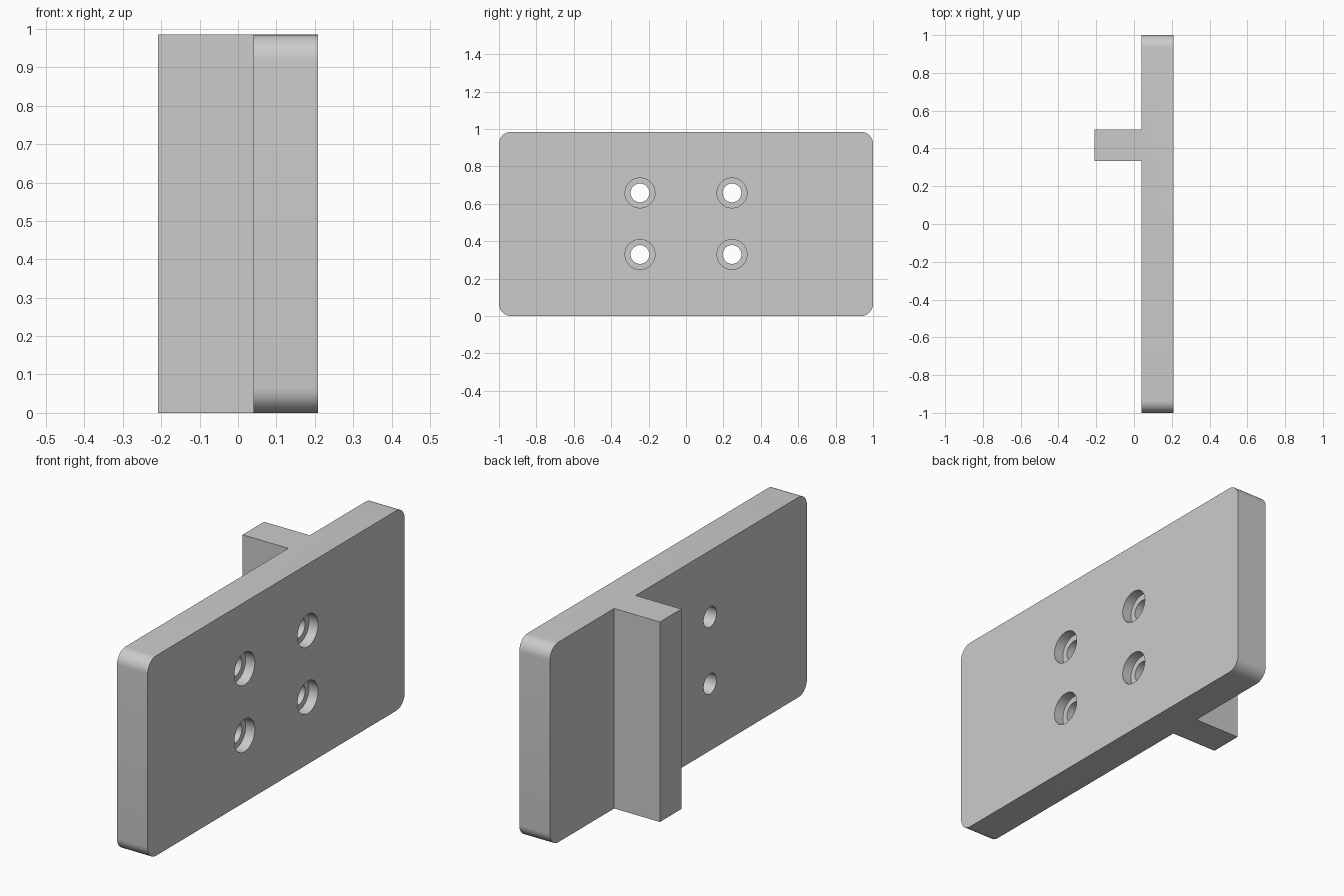
import bpy
import bmesh
from math import cos, sin, pi
from mathutils import Matrix

if "Cube" in bpy.data.objects:
    bpy.data.objects.remove(bpy.data.objects["Cube"], do_unlink=True)

LENGTH, HEIGHT, THICK = 2.0, 0.985, 0.167
FACE_X = 0.208                 # outer face with the counterbores
BACK_X = FACE_X - THICK
CORNER = 0.065

grey = bpy.data.materials.new("light grey")
grey.use_nodes = True
colour = (0.6, 0.6, 0.6, 1.0)
grey.diffuse_color = colour
grey.node_tree.nodes["Principled BSDF"].inputs["Base Color"].default_value = colour


def finish(bm, name):
    bmesh.ops.recalc_face_normals(bm, faces=bm.faces[:])
    mesh = bpy.data.meshes.new(name)
    bm.to_mesh(mesh)
    bm.free()
    mesh.materials.append(grey)
    obj = bpy.data.objects.new(name, mesh)
    bpy.context.collection.objects.link(obj)
    return obj


def box(name, low, high):
    bm = bmesh.new()
    size = [h - l for l, h in zip(low, high)]
    mid = [(h + l) / 2 for l, h in zip(low, high)]
    bmesh.ops.create_cube(bm, size=1, matrix=Matrix.Translation(mid) @ Matrix.Diagonal((*size, 1)))
    return finish(bm, name)


def rounded_plate(name, steps=10):
    bm = bmesh.new()
    centres = [(1, 1), (-1, 1), (-1, -1), (1, -1)]
    verts = []
    for quarter, (sy, sz) in enumerate(centres):
        cy = sy * (LENGTH / 2 - CORNER)
        cz = HEIGHT / 2 + sz * (HEIGHT / 2 - CORNER)
        for i in range(steps + 1):
            a = (quarter + i / steps) * pi / 2
            verts.append(bm.verts.new((BACK_X, cy + CORNER * cos(a), cz + CORNER * sin(a))))
    face = bm.faces.new(verts)
    extruded = bmesh.ops.extrude_face_region(bm, geom=[face], use_keep_orig=True)
    moved = [g for g in extruded["geom"] if isinstance(g, bmesh.types.BMVert)]
    bmesh.ops.translate(bm, verts=moved, vec=(THICK, 0, 0))
    return finish(bm, name)


def hole_cutter(name, radius, x0, x1):
    # One cutter holding all four cylinders
    bm = bmesh.new()
    for y in (-0.246, 0.246):
        for z in (0.329, 0.658):
            place = Matrix.Translation(((x0 + x1) / 2, y, z)) @ Matrix.Rotation(pi / 2, 4, "Y")
            bmesh.ops.create_cone(bm, cap_ends=True, segments=48, radius1=radius,
                                  radius2=radius, depth=x1 - x0, matrix=place)
    return finish(bm, name)


def combine(target, tool, operation):
    mod = target.modifiers.new(operation.lower(), "BOOLEAN")
    mod.operation = operation
    mod.solver = "EXACT"
    mod.object = tool
    bpy.context.view_layer.objects.active = target
    bpy.ops.object.modifier_apply(modifier=mod.name)
    bpy.data.objects.remove(tool, do_unlink=True)


# Plate with rounded corners, joined to the rib on its rear side
plate = rounded_plate("mounting_plate")
rib = box("rib", (-0.208, 0.333, 0), (BACK_X + 0.05, 0.5, HEIGHT))
combine(plate, rib, "UNION")

# Four counterbored screw holes
combine(plate, hole_cutter("screw_holes", 0.05, BACK_X - 0.05, FACE_X + 0.05), "DIFFERENCE")
combine(plate, hole_cutter("counterbores", 0.08, FACE_X - 0.05, FACE_X + 0.05), "DIFFERENCE")

# Smooth curved walls, sharp edges
bpy.ops.object.select_all(action="DESELECT")
plate.select_set(True)
bpy.context.view_layer.objects.active = plate
bpy.ops.object.shade_smooth_by_angle(angle=pi / 6)
